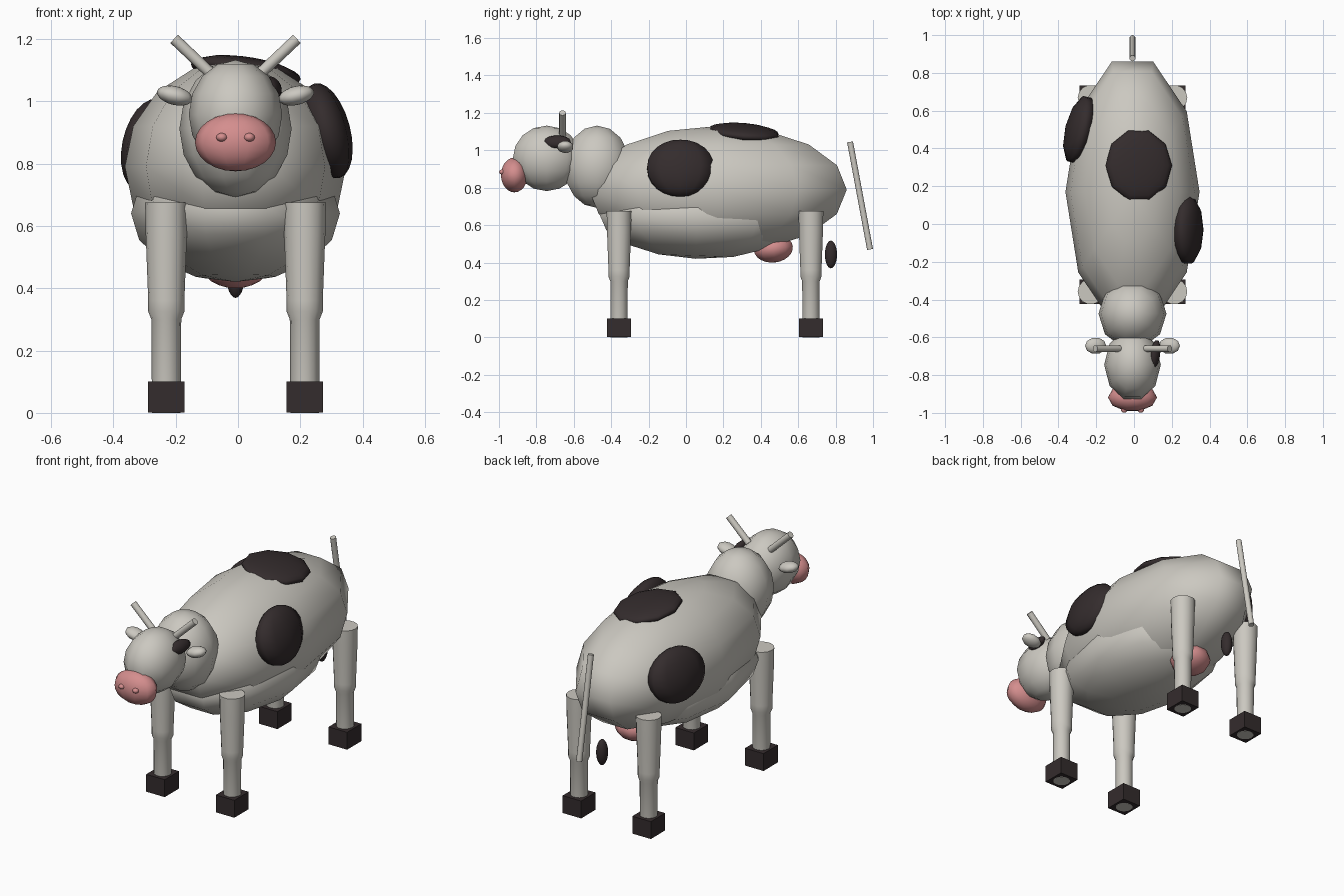
import bpy
import bmesh
from math import radians
from mathutils import Matrix, Vector, Euler

old = bpy.data.objects.get("Cube")
if old:
    bpy.data.objects.remove(old, do_unlink=True)

MID = -0.008  # the animal's centre plane


def make_material(name, rgb):
    mat = bpy.data.materials.new(name)
    mat.use_nodes = True
    mat.diffuse_color = (*rgb, 1)
    bsdf = mat.node_tree.nodes["Principled BSDF"]
    bsdf.inputs["Base Color"].default_value = (*rgb, 1)
    bsdf.inputs["Roughness"].default_value = 0.8
    return mat


hide = make_material("pale_hide", (0.60, 0.58, 0.53))
dark = make_material("dark_brown", (0.034, 0.025, 0.026))
pink = make_material("soft_pink", (0.66, 0.27, 0.27))


def finish(bm, name, mat, smooth=True, sharp=180):
    bmesh.ops.recalc_face_normals(bm, faces=bm.faces)
    mesh = bpy.data.meshes.new(name)
    bm.to_mesh(mesh)
    bm.free()
    mesh.materials.append(mat)
    for p in mesh.polygons:
        p.use_smooth = smooth
    if sharp < 180:
        mesh.set_sharp_from_angle(angle=radians(sharp))
    obj = bpy.data.objects.new(name, mesh)
    bpy.context.collection.objects.link(obj)
    return obj


def ellipsoid(name, mat, centre, radii, turn=(0, 0, 0), rings=8):
    bm = bmesh.new()
    bmesh.ops.create_uvsphere(bm, u_segments=10, v_segments=rings, radius=1)
    rot = Euler([radians(a) for a in turn]).to_matrix().to_4x4()
    bm.transform(Matrix.Translation(centre) @ rot
                 @ Matrix.Diagonal((*radii, 1)) @ Matrix.Rotation(radians(90), 4, 'Z'))
    return finish(bm, name, mat)


def rod(name, mat, start, end, radius):
    start, end = Vector(start), Vector(end)
    axis = end - start
    bm = bmesh.new()
    bmesh.ops.create_cone(bm, cap_ends=True, segments=12, radius1=radius,
                          radius2=radius, depth=axis.length)
    bm.transform(Matrix.Translation((start + end) / 2)
                 @ axis.to_track_quat('Z', 'Y').to_matrix().to_4x4())
    return finish(bm, name, mat, sharp=45)


def lathe(name, mat, profile, x, y, segments=14):
    bm = bmesh.new()
    verts = [bm.verts.new((r, 0, z)) for r, z in profile]
    edges = [bm.edges.new(pair) for pair in zip(verts, verts[1:])]
    bmesh.ops.spin(bm, geom=verts + edges, axis=(0, 0, 1), cent=(0, 0, 0),
                   angle=radians(360), steps=segments, use_merge=True)
    bmesh.ops.remove_doubles(bm, verts=bm.verts, dist=0.0001)
    bmesh.ops.translate(bm, verts=bm.verts, vec=(x, y, 0))
    return finish(bm, name, mat, sharp=45)


def box(name, mat, centre, size):
    bm = bmesh.new()
    bmesh.ops.create_cube(bm, size=1)
    bm.transform(Matrix.Translation(centre) @ Matrix.Diagonal((*size, 1)))
    return finish(bm, name, mat, smooth=False)


# Trunk, belly, neck and head
ellipsoid("body", hide, (MID, 0.17, 0.79), (0.355, 0.725, 0.34))
ellipsoid("belly", hide, (MID, 0.06, 0.64), (0.335, 0.55, 0.22), (-2, 0, 0))
ellipsoid("neck", hide, (MID, -0.475, 0.912), (0.18, 0.185, 0.22))
ellipsoid("head", hide, (MID, -0.745, 0.957), (0.15, 0.19, 0.175))
ellipsoid("muzzle", pink, (MID, -0.918, 0.868), (0.13, 0.075, 0.093), rings=12)
ellipsoid("udder", pink, (MID, 0.467, 0.475), (0.11, 0.11, 0.075), (6, 0, 0), rings=12)

# Paired face parts
for side, s in (("left", 1), ("right", -1)):
    ellipsoid(side + "_nostril", pink, (MID + s * 0.044, -0.982, 0.884),
              (0.018, 0.018, 0.014))
    ellipsoid(side + "_ear", hide, (MID + s * 0.195, -0.645, 1.018),
              (0.058, 0.044, 0.03), (0, -s * 14, 0), rings=12)
    rod(side + "_horn", hide, (MID + s * 0.07, -0.66, 1.08),
        (MID + s * 0.197, -0.66, 1.2), 0.018)

# Coat patches
ellipsoid("left_side_patch", dark, (0.285, -0.03, 0.905), (0.075, 0.187, 0.157),
          (0, -15, 0), rings=12)
ellipsoid("right_side_patch", dark, (-0.29, 0.5, 0.86), (0.07, 0.187, 0.15),
          (0, 12, -14), rings=12)
ellipsoid("back_patch", dark, (0.025, 0.31, 1.095), (0.178, 0.195, 0.045),
          (-5, 8, 0), rings=12)
ellipsoid("eye_patch", dark, (0.112, -0.69, 1.045), (0.025, 0.078, 0.036),
          (0, -25, -8))

# Legs with a knee step, standing in square hooves
leg_profile = [(0, 0.675), (0.068, 0.675), (0.066, 0.57), (0.058, 0.36),
               (0.058, 0.325), (0.048, 0.3), (0.046, 0), (0, 0)]
for end, y in (("front", -0.358), ("rear", 0.668)):
    for side, s in (("left", 1), ("right", -1)):
        x = MID + s * 0.222
        lathe(f"{end}_{side}_leg", hide, leg_profile, x, y)
        box(f"{end}_{side}_hoof", dark, (x, y, 0.051), (0.118, 0.13, 0.1))

# Tail and tuft
rod("tail", hide, (MID, 0.877, 1.045), (MID, 0.984, 0.47), 0.016)
ellipsoid("tail_tuft", dark, (MID, 0.775, 0.443), (0.03, 0.034, 0.074), rings=12)
